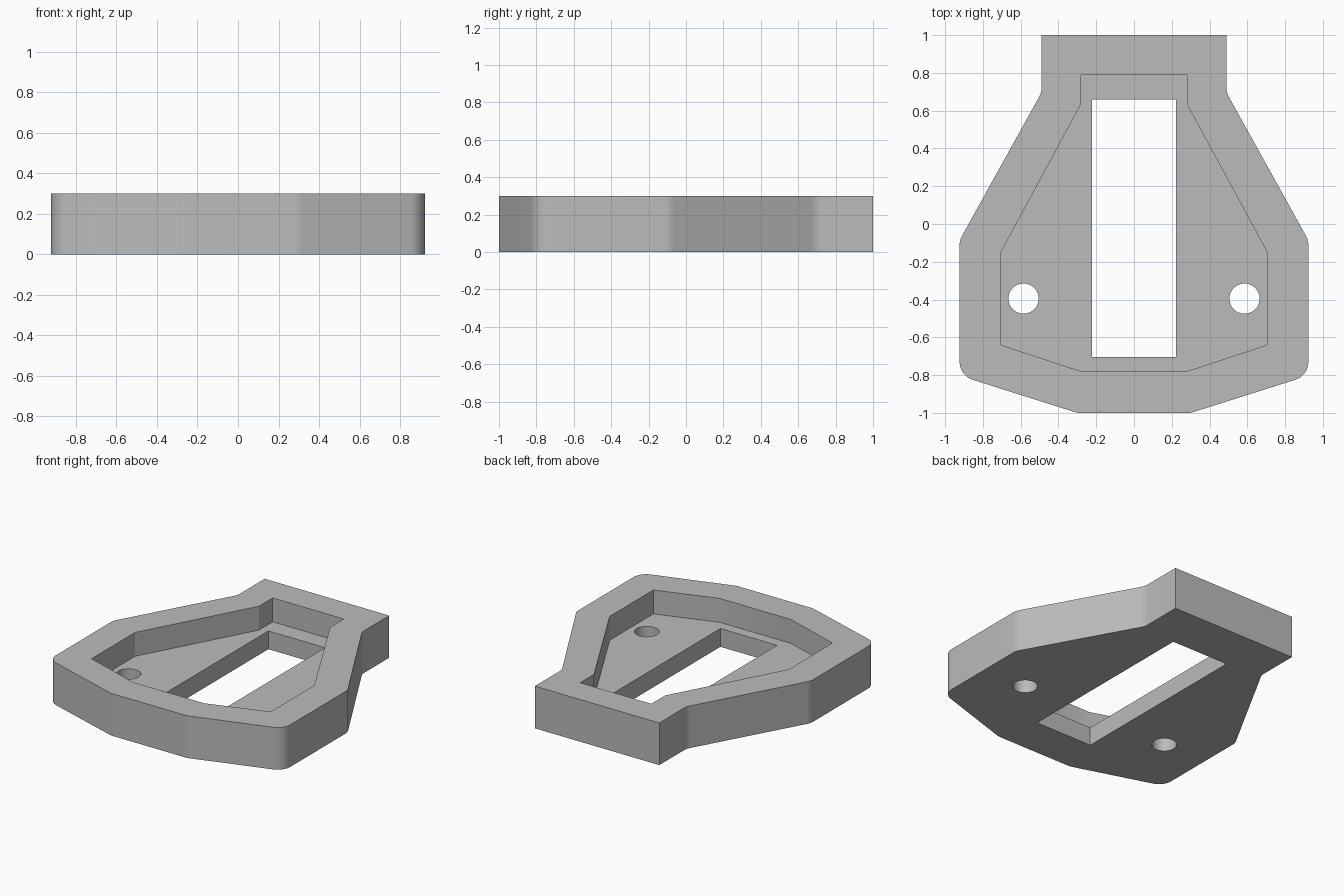
import bpy, bmesh, math
from mathutils import Vector

cube = bpy.data.objects.get("Cube")
if cube:
    bpy.data.objects.remove(cube, do_unlink=True)

HEIGHT, FLOOR = 0.3, 0.13


def mirrored(half):
    """Close a right-hand half outline with its mirror image."""
    return half + [(-x, y) for x, y in reversed(half)]


def rounded(points, radius, keep, steps=8):
    """Replace each corner with a tangent arc, except those listed in keep."""
    out = []
    for i, p in enumerate(points):
        if i in keep:
            out.append(p)
            continue
        p = Vector(p)
        a = (Vector(points[i - 1]) - p).normalized()
        b = (Vector(points[(i + 1) % len(points)]) - p).normalized()
        half = a.angle(b) / 2
        centre = p + (a + b).normalized() * radius / math.sin(half)
        start = p + a * radius / math.tan(half) - centre
        end = p + b * radius / math.tan(half) - centre
        for k in range(steps + 1):
            t = k / steps
            out.append(tuple(centre + start.lerp(end, t).normalized() * radius))
    return out


def circle(cx, cy, r, n=40):
    return [(cx + r * math.cos(math.tau * k / n), cy + r * math.sin(math.tau * k / n))
            for k in range(n)]


# Profiles
outline = mirrored([(0.49, 1), (0.49, 0.695), (0.923, -0.085), (0.923, -0.803), (0.3, -1)])
outline = rounded(outline, 0.1, keep={0, len(outline) - 1})
pocket = mirrored([(0.28, 0.79), (0.28, 0.635), (0.705, -0.15), (0.705, -0.64), (0.28, -0.78)])
slot = mirrored([(0.223, 0.66), (0.223, -0.705)])
holes = [circle(s * 0.585, -0.395, 0.08) for s in (1, -1)]

bm = bmesh.new()


def ring(points, z):
    verts = [bm.verts.new((x, y, z)) for x, y in points]
    return [bm.edges.new((v, verts[(i + 1) % len(verts)])) for i, v in enumerate(verts)]


def wall(points, z0, z1):
    """Upright band between two heights; returns its lower and upper rings."""
    low, high = ring(points, z0), ring(points, z1)
    bmesh.ops.bridge_loops(bm, edges=low + high)
    return low, high


def cap(edges, up):
    bmesh.ops.triangle_fill(bm, edges=edges, use_beauty=True, normal=(0, 0, up))


# Walls, then the underside, pocket floor and rim
outer_low, outer_high = wall(outline, 0, HEIGHT)
pocket_low, pocket_high = wall(pocket, FLOOR, HEIGHT)
openings = [wall(p, 0, FLOOR) for p in [slot] + holes]
cap(outer_low + [e for low, _ in openings for e in low], -1)
cap(pocket_low + [e for _, high in openings for e in high], 1)
cap(outer_high + pocket_high, 1)
bmesh.ops.recalc_face_normals(bm, faces=bm.faces)

mesh = bpy.data.meshes.new("mounting_plate")
bm.to_mesh(mesh)
bm.free()
plate = bpy.data.objects.new("mounting_plate", mesh)
bpy.context.collection.objects.link(plate)

# Plain grey finish
grey = bpy.data.materials.new("plain_grey")
grey.use_nodes = True
colour = (0.5, 0.5, 0.5, 1)
grey.diffuse_color = colour
grey.node_tree.nodes["Principled BSDF"].inputs["Base Color"].default_value = colour
mesh.materials.append(grey)

bpy.context.view_layer.objects.active = plate
plate.select_set(True)
bpy.ops.object.shade_smooth_by_angle(angle=math.radians(25))
